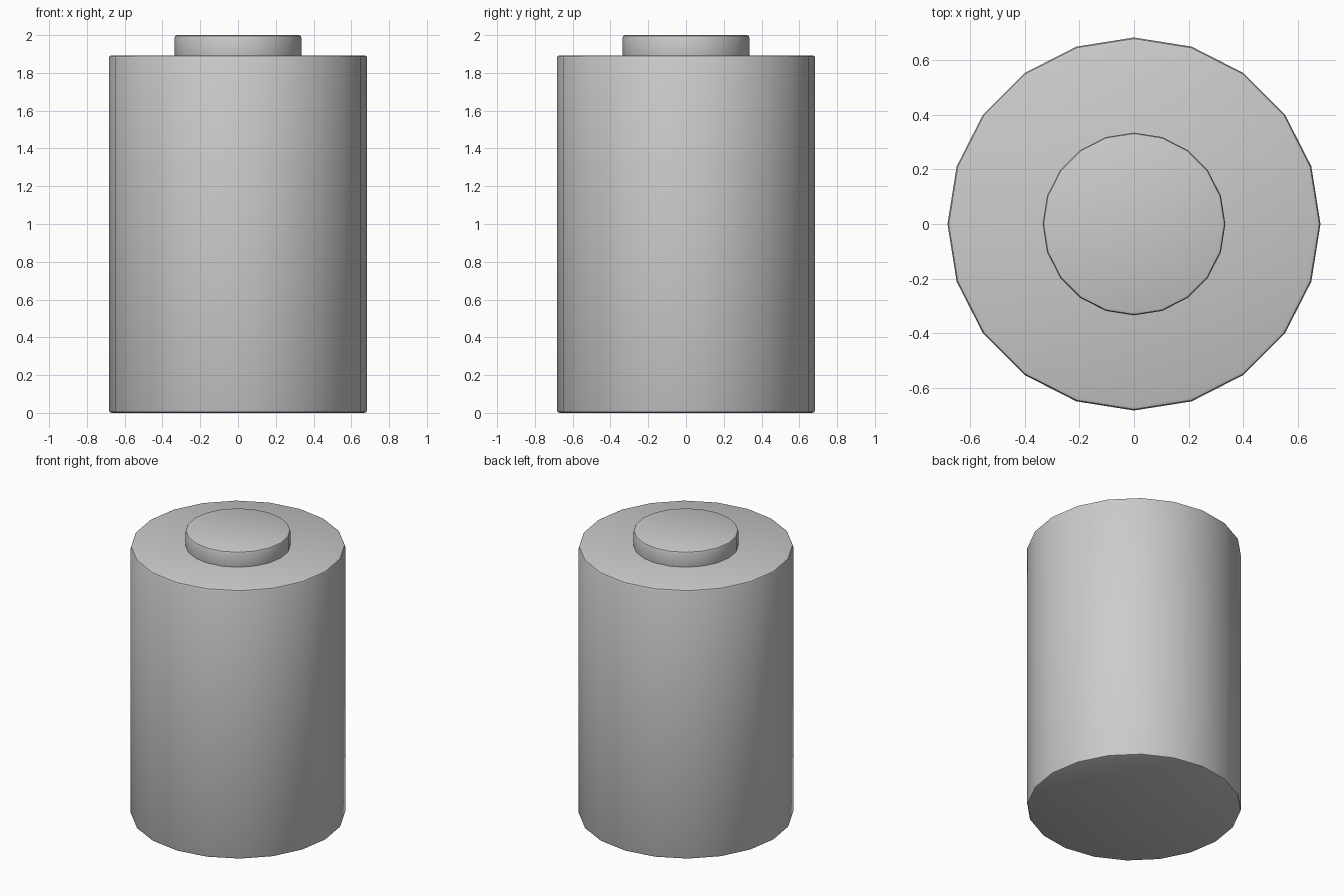
import bpy

if "Cube" in bpy.data.objects:
    bpy.data.objects.remove(bpy.data.objects["Cube"])

SIDES = 20


def round_part(name, radius, z0, z1, bevel):
    """20-sided upright cylinder with small rounded rims."""
    bpy.ops.mesh.primitive_cylinder_add(
        vertices=SIDES, radius=radius, depth=z1 - z0,
        location=(0, 0, (z0 + z1) / 2))
    ob = bpy.context.object
    ob.name = name
    mod = ob.modifiers.new("rim_bevel", 'BEVEL')
    mod.width = bevel
    mod.segments = 2
    mod.limit_method = 'ANGLE'
    mod.angle_limit = 0.8  # only the rims, not the side edges
    bpy.ops.object.modifier_apply(modifier=mod.name)
    bpy.ops.object.shade_smooth_by_angle(angle=0.6)
    return ob


# Main cell body
round_part("battery_body", 0.684, 0.0, 1.893, 0.015)

# Raised contact on top, slightly sunk into the body
round_part("top_terminal", 0.335, 1.86, 2.0, 0.012)
